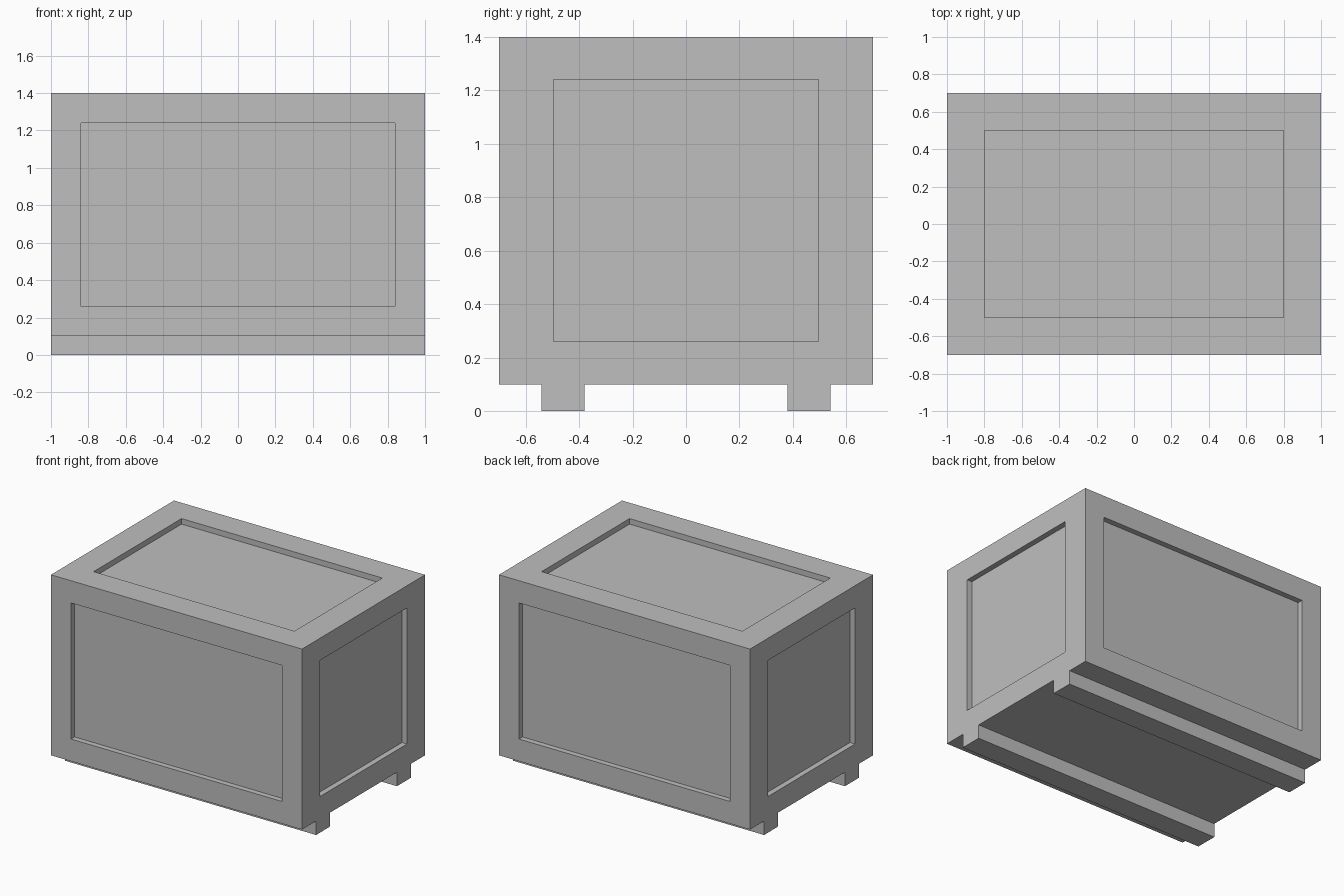
import bpy, bmesh
from mathutils import Vector

cube = bpy.data.objects.get("Cube")
if cube:
    bpy.data.objects.remove(cube, do_unlink=True)

grey = bpy.data.materials.new("plain_grey")
grey.use_nodes = True
grey.diffuse_color = (0.52, 0.52, 0.52, 1)
grey.node_tree.nodes["Principled BSDF"].inputs["Base Color"].default_value = (0.52, 0.52, 0.52, 1)


def box(bm, size, centre):
    bmesh.ops.create_cube(bm, size=1)
    bmesh.ops.scale(bm, vec=size, verts=bm.verts)
    bmesh.ops.translate(bm, vec=centre, verts=bm.verts)


def finish(bm, name):
    mesh = bpy.data.meshes.new(name)
    bm.to_mesh(mesh)
    bm.free()
    mesh.materials.append(grey)
    bpy.context.collection.objects.link(bpy.data.objects.new(name, mesh))


def recess(bm, face, half_size, depth):
    """Inset a rectangular panel of the given half size, then sink it."""
    centre, normal = face.calc_center_median(), face.normal.copy()
    bmesh.ops.inset_individual(bm, faces=[face], thickness=0.1, depth=0)
    for v in face.verts:
        off = v.co - centre
        v.co = centre + Vector([h if o > 0 else -h if o < 0 else 0
                                for o, h in zip([round(c, 4) for c in off], half_size)])
    bmesh.ops.inset_individual(bm, faces=[face], thickness=0, depth=0)
    for v in face.verts:
        v.co -= normal * depth


# Crate body with sunken panels on the four sides and the top
bm = bmesh.new()
box(bm, (2, 1.4, 1.3), (0, 0, 0.75))
bm.normal_update()
for f in list(bm.faces):
    n = f.normal
    if abs(n.x) > 0.5:
        recess(bm, f, (0, 0.495, 0.49), 0.04)
    elif abs(n.y) > 0.5:
        recess(bm, f, (0.84, 0, 0.49), 0.04)
    elif n.z > 0.5:
        recess(bm, f, (0.8, 0.5, 0), 0.04)
finish(bm, "crate_body")

# Two long skids under the crate
for name, y in (("front_skid", -0.46), ("back_skid", 0.46)):
    bm = bmesh.new()
    box(bm, (2, 0.16, 0.1), (0, y, 0.05))
    finish(bm, name)
